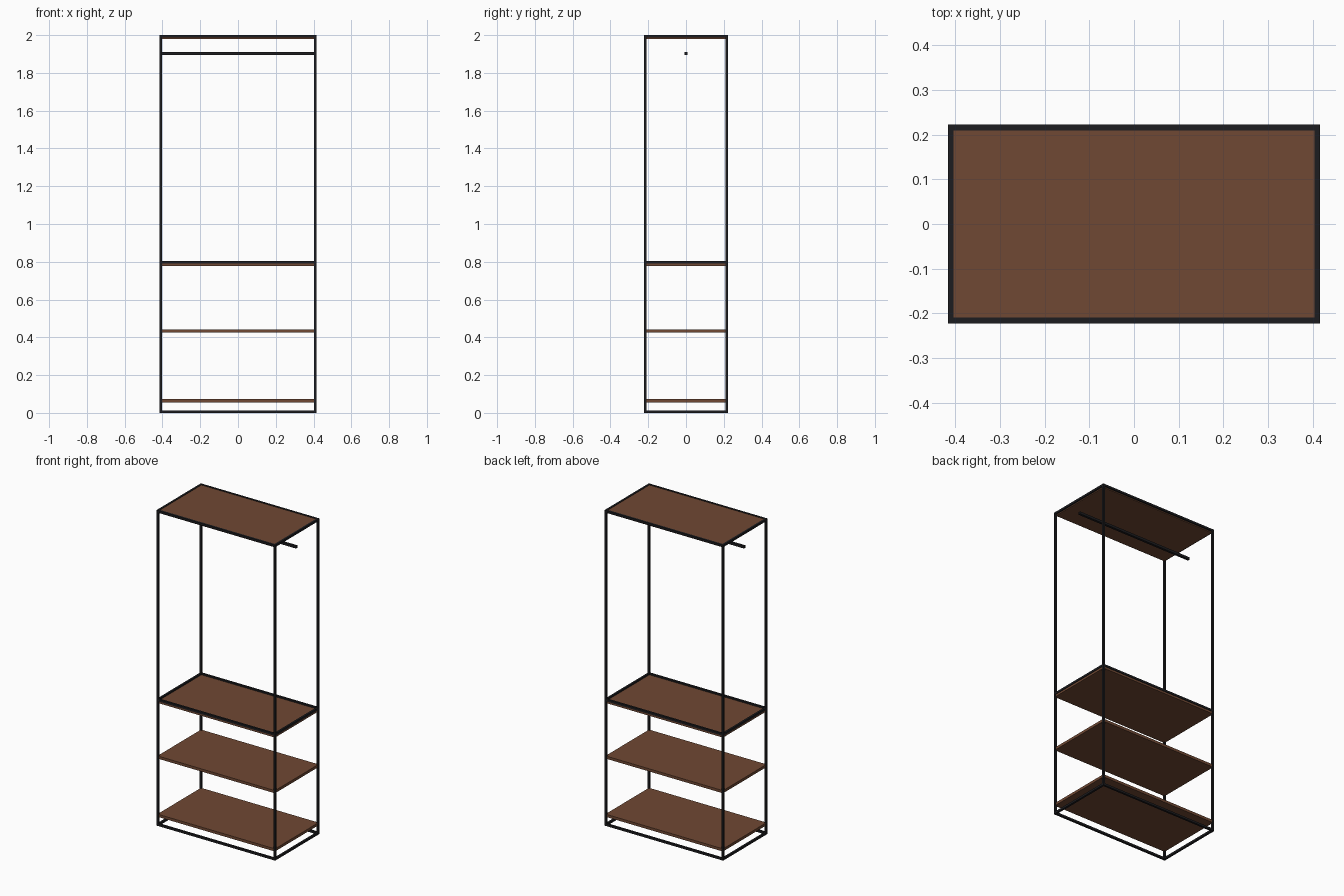
import bpy

if "Cube" in bpy.data.objects:
    bpy.data.objects.remove(bpy.data.objects["Cube"])

W, D, H, T = 0.416, 0.222, 2.0, 0.013   # half width, half depth, height, tube size
BOARD = 0.017                           # shelf thickness


def material(name, color):
    m = bpy.data.materials.new(name)
    m.diffuse_color = color
    m.use_nodes = True
    m.node_tree.nodes["Principled BSDF"].inputs["Base Color"].default_value = m.diffuse_color
    return m


metal = material("black_metal", (0.012, 0.012, 0.014, 1))
wood = material("brown_wood", (0.16, 0.065, 0.033, 1))


def box(name, center, size, mat):
    bpy.ops.mesh.primitive_cube_add(size=1, location=center)
    ob = bpy.context.object
    ob.name = name
    ob.scale = size
    bpy.ops.object.transform_apply(location=False, rotation=False, scale=True)
    ob.data.materials.append(mat)
    return ob


cx, cy = W - T / 2, D - T / 2

# corner posts
for sx, side in ((-1, "left"), (1, "right")):
    for sy, face in ((-1, "front"), (1, "back")):
        box(f"{face}_{side}_post", (sx * cx, sy * cy, H / 2), (T, T, H), metal)

# rectangular rings of tube: base, middle and top
for label, z in (("base", T / 2), ("middle", 0.797), ("top", H - T / 2)):
    for s, face in ((-1, "front"), (1, "back")):
        box(f"{label}_{face}_bar", (0, s * cy, z), (2 * (W - T), T, T), metal)
    for s, side in ((-1, "left"), (1, "right")):
        box(f"{label}_{side}_bar", (s * cx, 0, z), (T, 2 * (D - T), T), metal)

# wooden shelves, reaching into the posts
for label, z in (("lower", 0.064), ("centre", 0.433), ("upper", 0.786)):
    box(f"{label}_shelf", (0, 0, z), (2 * (W - 0.004), 2 * (D - 0.004), BOARD), wood)

# top board, set just inside the top ring
box("top_board", (0, 0, 1.989), (2 * (W - 0.009), 2 * (D - 0.009), BOARD), wood)

# hanging rail
box("hanging_rail", (0, 0, 1.903), (2 * (W - 0.004), 0.015, 0.015), metal)
